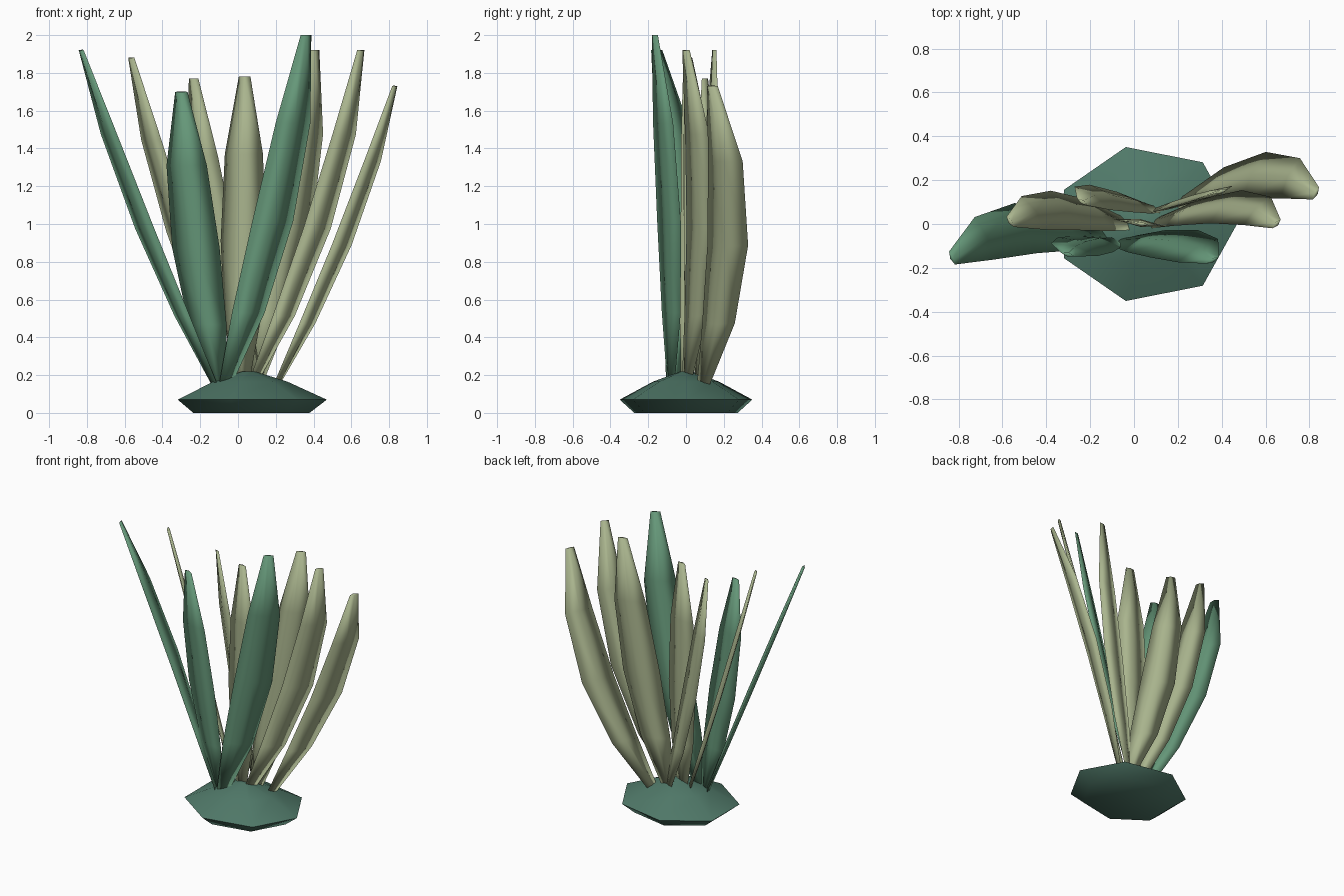
import bpy, bmesh, math
from mathutils import Vector

cube = bpy.data.objects.get("Cube")
if cube:
    bpy.data.objects.remove(cube, do_unlink=True)


def make_material(name, rgb):
    mat = bpy.data.materials.new(name)
    mat.use_nodes = True
    color = (*rgb, 1)
    mat.diffuse_color = color
    mat.node_tree.nodes["Principled BSDF"].inputs["Base Color"].default_value = color
    return mat


pale = make_material("pale olive", (0.40, 0.46, 0.27))
green = make_material("leaf green", (0.13, 0.31, 0.19))
rock = make_material("dark teal green", (0.08, 0.19, 0.14))


def loft(name, rings, mat):
    """Skin a list of equal rings of points and cap both ends."""
    bm = bmesh.new()
    loops = [[bm.verts.new(p) for p in ring] for ring in rings]
    for low, high in zip(loops, loops[1:]):
        n = len(low)
        for i in range(n):
            j = (i + 1) % n
            bm.faces.new((low[i], low[j], high[j], high[i]))
    bm.faces.new(loops[0])
    bm.faces.new(loops[-1])
    bmesh.ops.recalc_face_normals(bm, faces=bm.faces)
    mesh = bpy.data.meshes.new(name)
    bm.to_mesh(mesh)
    bm.free()
    mesh.materials.append(mat)
    obj = bpy.data.objects.new(name, mesh)
    bpy.context.collection.objects.link(obj)
    return obj


def shade(obj, angle):
    bpy.ops.object.select_all(action='DESELECT')
    obj.select_set(True)
    bpy.context.view_layer.objects.active = obj
    bpy.ops.object.shade_smooth_by_angle(angle=math.radians(angle))


# Seven-sided root mound: (height, scale) for each ring
def mound_ring(z, scale):
    angles = [math.tau * i / 7 for i in range(7)]
    return [(0.055 + 0.415 * scale * math.cos(a), 0.36 * scale * math.sin(a), z)
            for a in angles]


mound = loft("root_mound", [mound_ring(z, s) for z, s in
             ((0, 0.78), (0.07, 1), (0.165, 0.5), (0.22, 0.08))], rock)
shade(mound, 45)

# Leaf outline: (position along leaf, share of full width)
OUTLINE = ((0, 0.3), (0.21, 0.8), (0.47, 1), (0.75, 0.85), (1, 0.26))
START_Z = 0.14
THICK = 0.017


def leaf(name, mat, root, tip, yaw, width, bow):
    """Thin diamond-section leaf that widens and bows along its own flat side."""
    start, end = Vector((*root, START_Z)), Vector(tip)
    side = Vector((math.cos(math.radians(yaw)), math.sin(math.radians(yaw)), 0))
    face = side.cross(end - start).normalized()
    rings = []
    for t, share in OUTLINE:
        mid = start.lerp(end, t) + side * bow * 4 * t * (1 - t)
        across = side * width * share / 2
        depth = face * THICK * (0.4 + 0.6 * share)
        rings.append([mid + across, mid + depth, mid - across, mid - depth])
    shade(loft(name, rings, mat), 180)


# Front green leaves
leaf("green_leaf_outer", green, (-0.12, -0.07), (-0.83, -0.155, 1.92), 114, 0.25, 0.10)
leaf("green_leaf_short", green, (-0.10, -0.07), (-0.30, -0.14, 1.70), 165, 0.26, 0.03)
leaf("green_leaf_tall", green, (-0.07, -0.08), (0.36, -0.165, 2.0), 30, 0.25, 0.06)

# Pale leaves, middle and back
leaf("pale_leaf_right", pale, (-0.02, 0), (-0.565, 0.01, 1.88), 125, 0.22, 0.07)
leaf("pale_leaf_back_right", pale, (0.10, 0.07), (-0.235, 0.10, 1.77), 147, 0.23, 0.06)
leaf("pale_leaf_centre", pale, (0.02, 0.01), (0.035, 0, 1.78), 172, 0.24, 0)
leaf("pale_leaf_back_left", pale, (0.09, 0.06), (0.40, 0.15, 1.92), 20, 0.25, 0.04)
leaf("pale_leaf_left", pale, (0.07, 0), (0.65, 0, 1.92), 46, 0.21, 0.11)
leaf("pale_leaf_outer", pale, (0.20, 0.09), (0.83, 0.14, 1.73), 64, 0.24, 0.12)
